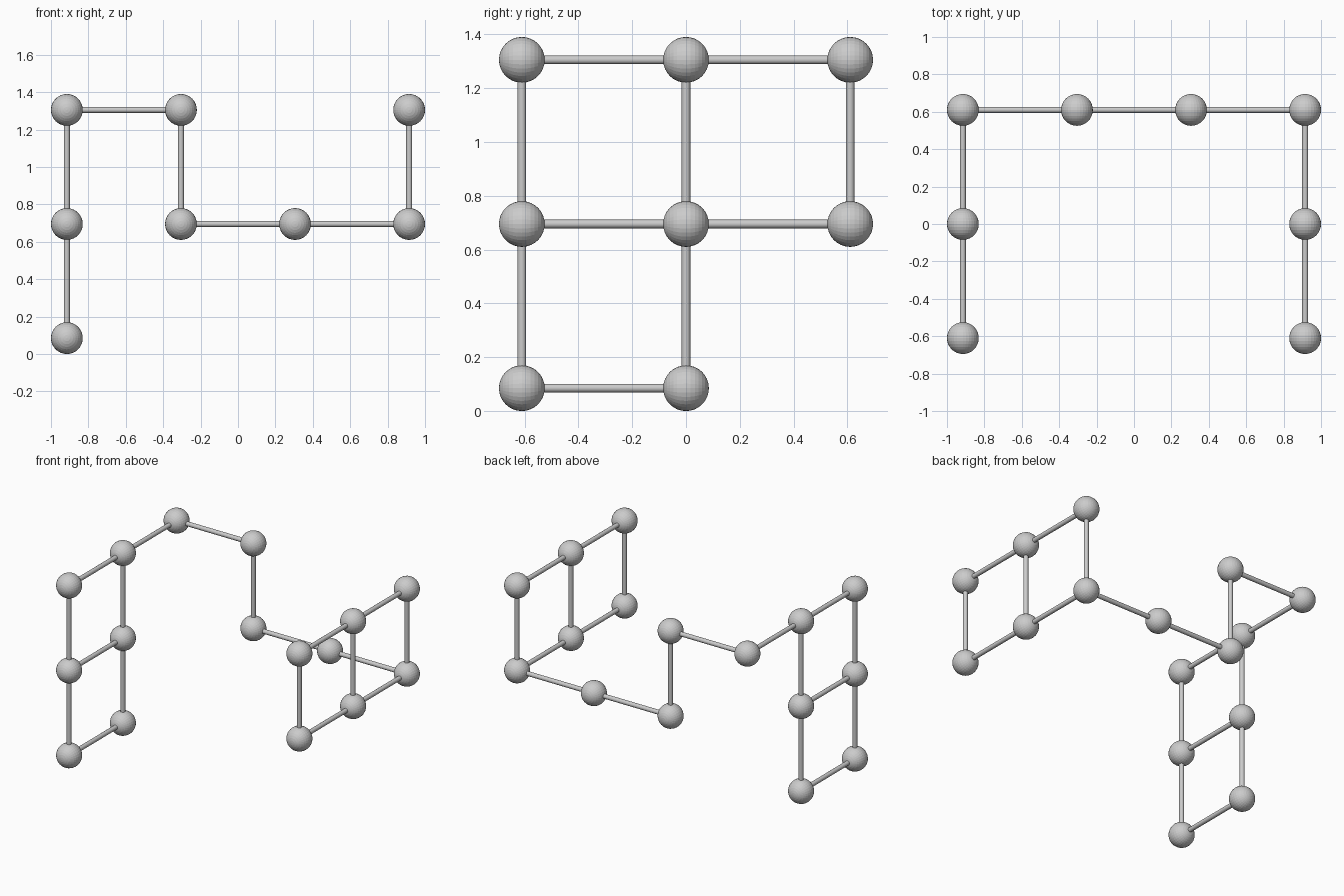
import bpy
from mathutils import Vector, Matrix

if "Cube" in bpy.data.objects:
    bpy.data.objects.remove(bpy.data.objects["Cube"])

STEP = 0.61      # spacing between neighbouring balls
BALL_R = 0.085
ROD_R = 0.016

# Grid of cells: column (x), depth (y), level (z)
left_ladder = [(0, y, z) for y in (0, 1) for z in (0, 1, 2)]
right_frame = [(3, y, z) for y in (0, 1, 2) for z in (1, 2)]
bridge = [(0, 2, 2), (1, 2, 2), (1, 2, 1), (2, 2, 1)]
nodes = left_ladder + bridge + right_frame


def position(n):
    return Vector(((n[0] - 1.5) * STEP, (n[1] - 1) * STEP, n[2] * STEP + BALL_R))


def place(name, source, loc, rot=None):
    ob = source
    if ob is None:
        return
    ob.name = name
    ob.matrix_world = Matrix.Translation(loc) @ (rot or Matrix())


# Joint balls, poles facing front and back
bpy.ops.mesh.primitive_uv_sphere_add(segments=32, ring_count=16, radius=BALL_R)
ball = bpy.context.object
ball.data.transform(Matrix.Rotation(1.5707963, 4, 'X'))
for i, n in enumerate(nodes):
    ob = ball if i == 0 else bpy.data.objects.new("ball", ball.data)
    if i:
        bpy.context.collection.objects.link(ob)
    place(f"joint_ball_{i + 1}", ob, position(n))

# Connecting rods between every pair of neighbouring balls
bpy.ops.mesh.primitive_cylinder_add(vertices=16, radius=ROD_R,
                                    depth=STEP - BALL_R * 1.6)
bpy.ops.object.shade_smooth_by_angle()
rod = bpy.context.object
count = 0
for n in nodes:
    for d in ((1, 0, 0), (0, 1, 0), (0, 0, 1)):
        m = tuple(a + b for a, b in zip(n, d))
        if m not in nodes:
            continue
        ob = rod if count == 0 else bpy.data.objects.new("rod", rod.data)
        if count:
            bpy.context.collection.objects.link(ob)
        count += 1
        rot = Vector(d).to_track_quat('Z', 'Y').to_matrix().to_4x4()
        place(f"connecting_rod_{count}", ob, (position(n) + position(m)) / 2, rot)
